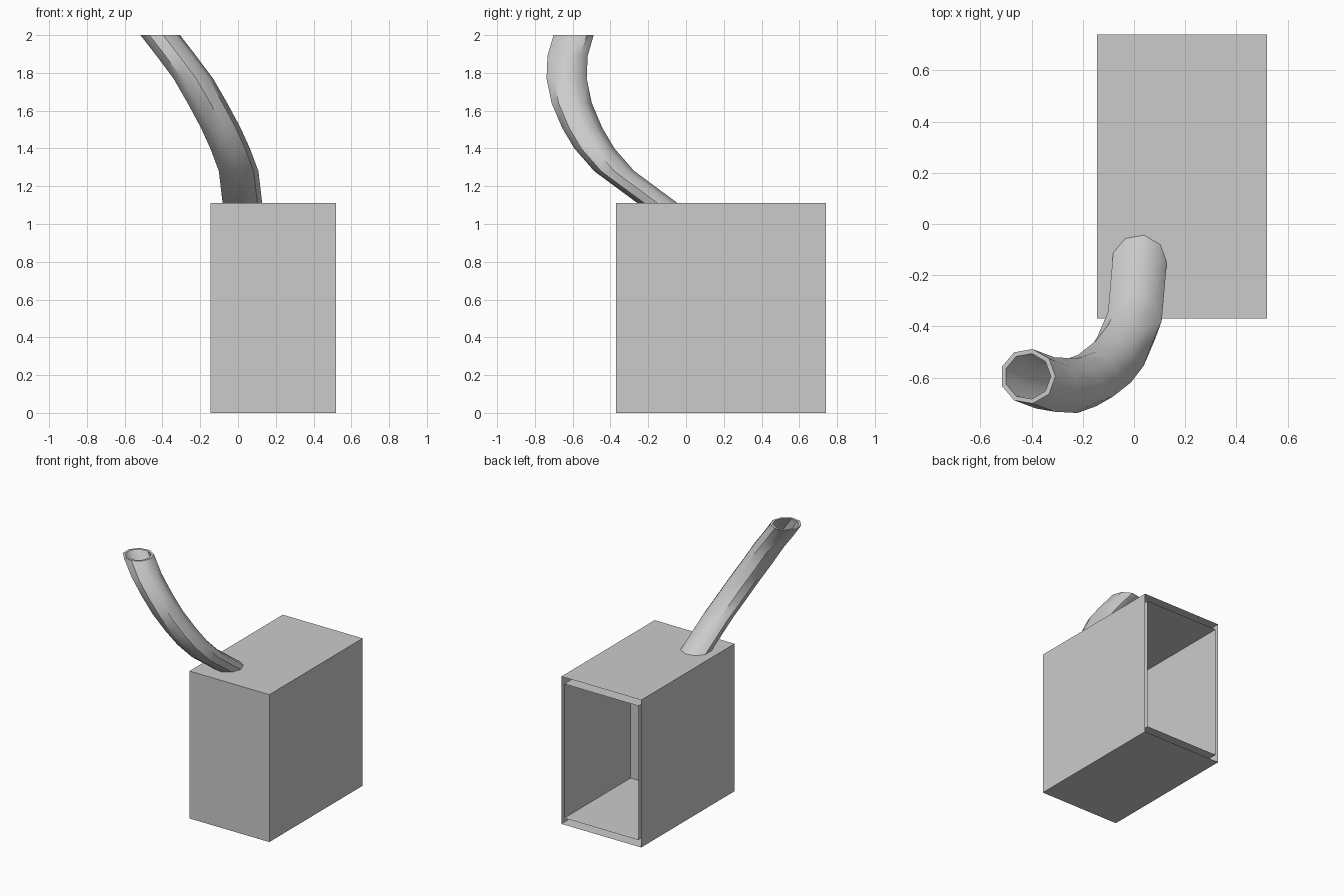
import bpy, bmesh, math
from mathutils import Vector

cube = bpy.data.objects.get("Cube")
if cube:
    bpy.data.objects.remove(cube, do_unlink=True)

grey = bpy.data.materials.new("plain_grey")
grey.use_nodes = True
colour = (0.6, 0.6, 0.6, 1)
grey.diffuse_color = colour
grey.node_tree.nodes["Principled BSDF"].inputs["Base Color"].default_value = colour


def add_object(name, bm):
    bmesh.ops.recalc_face_normals(bm, faces=bm.faces)
    mesh = bpy.data.meshes.new(name)
    bm.to_mesh(mesh)
    bm.free()
    mesh.materials.append(grey)
    obj = bpy.data.objects.new(name, mesh)
    bpy.context.collection.objects.link(obj)
    return obj


# Box with a recess sunk into its back face
low, high = Vector((-0.145, -0.37, 0)), Vector((0.52, 0.74, 1.11))
size, centre = high - low, (low + high) / 2
bm = bmesh.new()
bmesh.ops.create_cube(bm, size=1)
bmesh.ops.scale(bm, vec=size, verts=bm.verts)
bmesh.ops.translate(bm, vec=centre, verts=bm.verts)
bm.normal_update()
back = max(bm.faces, key=lambda f: f.normal.y)
rim = bmesh.ops.extrude_discrete_faces(bm, faces=[back])["faces"][0]
bmesh.ops.delete(bm, geom=[rim], context="FACES")
bmesh.ops.delete(bm, geom=[v for v in bm.verts if not v.link_faces], context="VERTS")
outer = [v for v in bm.verts if v.co.y > 0.7]
if not any(f.normal.y > 0.9 for f in bm.faces):
    bmesh.ops.contextual_create(bm, geom=outer)
bm.normal_update()
back = max(bm.faces, key=lambda f: abs(f.normal.y) * f.calc_center_median().y)
bmesh.ops.inset_region(bm, faces=[back], thickness=0.02)
wall_x, wall_z, depth = 0.024, 0.05, 0.79
for v in back.verts:
    v.co.x = centre.x + math.copysign(size.x / 2 - wall_x, v.co.x - centre.x)
    v.co.z = centre.z + math.copysign(size.z / 2 - wall_z, v.co.z - centre.z)
floor = bmesh.ops.extrude_face_region(bm, geom=[back])["geom"]
bmesh.ops.translate(bm, vec=(0, -depth, 0),
                    verts=[g for g in floor if isinstance(g, bmesh.types.BMVert)])
if back.is_valid:
    bmesh.ops.delete(bm, geom=[back], context="FACES")
add_object("box", bm)

# Hollow curved pipe made of level nine-sided rings
path = [(0.025, -0.11, 1.08), (0.02, -0.15, 1.11), (0, -0.38, 1.28),
        (-0.045, -0.485, 1.4), (-0.095, -0.55, 1.51), (-0.165, -0.605, 1.64),
        (-0.24, -0.632, 1.77), (-0.33, -0.627, 1.89), (-0.415, -0.595, 2)]
sides = 9
bm = bmesh.new()


def ring(point, radius):
    turn = math.tau / sides
    return [bm.verts.new(Vector(point) + Vector((math.cos(i * turn), math.sin(i * turn), 0)) * radius)
            for i in range(sides)]


# Outer wall upwards, then inner wall back down, joined at both ends
rings = [ring(p, 0.108) for p in path] + [ring(p, 0.09) for p in reversed(path)]
for a, b in zip(rings, rings[1:] + rings[:1]):
    for i in range(sides):
        j = (i + 1) % sides
        bm.faces.new((a[i], a[j], b[j], b[i]))
pipe = add_object("pipe", bm)
bpy.ops.object.select_all(action="DESELECT")
pipe.select_set(True)
bpy.context.view_layer.objects.active = pipe
bpy.ops.object.shade_smooth_by_angle(angle=math.radians(42))
